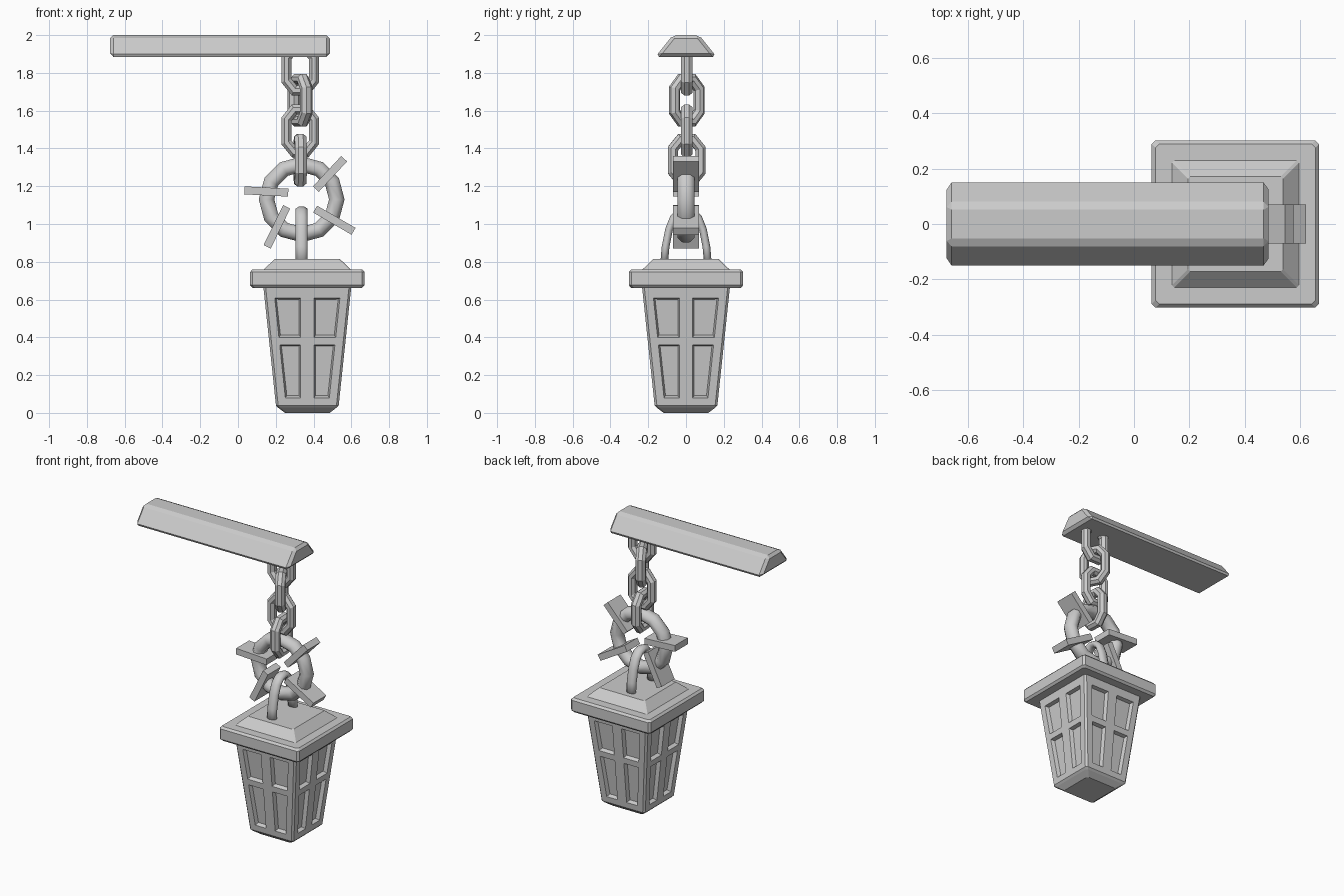
import bpy, bmesh, math
from mathutils import Vector, Matrix

if "Cube" in bpy.data.objects:
    bpy.data.objects.remove(bpy.data.objects["Cube"])

LX = 0.367   # lantern axis
CX = 0.333   # chain axis


def finish(name, bm, smooth=False):
    bmesh.ops.recalc_face_normals(bm, faces=bm.faces[:])
    me = bpy.data.meshes.new(name)
    bm.to_mesh(me)
    bm.free()
    ob = bpy.data.objects.new(name, me)
    bpy.context.collection.objects.link(ob)
    if smooth:
        for p in me.polygons:
            p.use_smooth = True
    return ob


def bridge(bm, a, b):
    n = len(a)
    for i in range(n):
        bm.faces.new((a[i], a[(i + 1) % n], b[(i + 1) % n], b[i]))


def square_loft(name, rings, c=0.012):
    """Stack of corner-cut squares given as (half width, z)."""
    bm = bmesh.new()
    loops = []
    for h, z in rings:
        k = h - c
        pts = [(k, -h), (h, -k), (h, k), (k, h), (-k, h), (-h, k), (-h, -k), (-k, -h)]
        loops.append([bm.verts.new((LX + x, y, z)) for x, y in pts])
    for a, b in zip(loops, loops[1:]):
        bridge(bm, a, b)
    bm.faces.new(loops[0])
    bm.faces.new(loops[-1])
    return finish(name, bm)


def sweep(name, path, closed, origin, angle, r_in, r_out, sides=8, smooth=False):
    """Sweep an oval section along a (u, z) path in a vertical plane turned by angle."""
    bm = bmesh.new()
    u = Vector((math.cos(angle), math.sin(angle), 0))
    side = Vector((-math.sin(angle), math.cos(angle), 0))
    pts = [Vector(p) for p in path]
    n = len(pts)
    loops = []
    for i, p in enumerate(pts):
        d0 = (p - pts[i - 1]).normalized() if closed or i > 0 else None
        d1 = (pts[(i + 1) % n] - p).normalized() if closed or i < n - 1 else None
        d0, d1 = d0 or d1, d1 or d0
        t = (d0 + d1).normalized()
        nrm = Vector((-t.y, t.x)) / t.dot(d0)
        loop = []
        for k in range(sides):
            a = math.tau * (k + 0.5) / sides
            q = p + nrm * r_in * math.cos(a)
            loop.append(bm.verts.new(Vector(origin) + u * q.x + Vector((0, 0, q.y))
                                     + side * r_out * math.sin(a)))
        loops.append(loop)
    for a, b in zip(loops, loops[1:]):
        bridge(bm, a, b)
    if closed:
        bridge(bm, loops[-1], loops[0])
    else:
        bm.faces.new(loops[0])
        bm.faces.new(loops[-1])
    return finish(name, bm, smooth)


# Wooden beam: trapezoid profile extruded along x
bm = bmesh.new()
prof = [(-0.162, 1.885), (0.162, 1.885), (0.07, 2.0), (-0.07, 2.0)]
ends = [[bm.verts.new((x, y, z)) for y, z in prof] for x in (-0.678, 0.487)]
bridge(bm, *ends)
for e in ends:
    bm.faces.new(e)
beam = finish("beam", bm)
bev = beam.modifiers.new("bevel", 'BEVEL')
bev.width = 0.018
bev.segments = 1

# Chain: alternating octagonal links
w, h, c, d = 0.073, 0.113, 0.042, 0.052
link = [(w, -h + d), (w, h - d), (w - c, h), (c - w, h),
        (-w, h - d), (-w, -h + d), (c - w, -h), (w - c, -h)]
for i, (z, deg) in enumerate([(1.82, 0), (1.655, -63), (1.493, 0), (1.338, -87)]):
    sweep(f"chain_link_{i + 1}", link, True, (CX - 0.004, 0.004, z),
          math.radians(deg), 0.029, 0.034)

# Round ring
ring = [(0.186 * math.cos(math.tau * i / 12), 0.186 * math.sin(math.tau * i / 12))
        for i in range(12)]
sweep("ring", ring, True, (0.337, 0, 1.13), 0, 0.043, 0.05, smooth=True)

# Flat plates crossing the ring: x, z, length, tilt
for i, (x, z, l, deg) in enumerate([(0.15, 1.172, 0.232, -3), (0.487, 1.265, 0.22, 47),
                                    (0.51, 1.02, 0.235, -30), (0.206, 0.985, 0.235, 64)]):
    bm = bmesh.new()
    bmesh.ops.create_cube(bm, size=1, matrix=Matrix.Translation((x, 0, z))
                          @ Matrix.Rotation(-math.radians(deg), 4, 'Y')
                          @ Matrix.Diagonal((l, 0.14, 0.042, 1)))
    finish(f"ring_plate_{i + 1}", bm)

# Lantern handle: arch in the yz plane
half = [(0.116, 0.79), (0.108, 0.88), (0.09, 0.97), (0.066, 1.03), (0.035, 1.062)]
arch = half + [(0, 1.072)] + [(-y, z) for y, z in reversed(half)]
sweep("handle", arch, False, (0.337, 0, 0), math.pi / 2, 0.022, 0.034, smooth=True)

# Lantern lid, roof and foot
square_loft("lid", [(0.29, 0.662), (0.303, 0.676), (0.303, 0.746), (0.29, 0.76)], 0.014)
square_loft("roof", [(0.235, 0.755), (0.172, 0.815)], 0.008)
square_loft("foot", [(0.118, 0), (0.155, 0.028), (0.167, 0.04)])

# Lantern body: tapered box with four recessed panes on each side
bm = bmesh.new()
rows = [0.04, 0.08, 0.36, 0.40, 0.607, 0.68]
sides, panes = [], []
for k in range(4):
    rot = Matrix.Rotation(k * math.pi / 2, 3, 'Z')
    grid = []
    for z in rows:
        hw = 0.162 + 0.106 * z
        us = [0.012 - hw, 0.054 - hw, -0.035, 0.035, hw - 0.054, hw - 0.012]
        grid.append([bm.verts.new(rot @ Vector((u, -hw, z)) + Vector((LX, 0, 0))) for u in us])
    for r in range(5):
        for q in range(5):
            f = bm.faces.new((grid[r][q], grid[r][q + 1], grid[r + 1][q + 1], grid[r + 1][q]))
            if r in (1, 3) and q in (1, 3):
                panes.append(f)
    sides.append(grid)
for k in range(4):
    a, b = sides[k], sides[(k + 1) % 4]
    for r in range(5):
        bm.faces.new((a[r][5], b[r][0], b[r + 1][0], a[r + 1][5]))
bm.normal_update()
bmesh.ops.inset_individual(bm, faces=panes, thickness=0.012, depth=-0.025)
me = bpy.data.meshes.new("lantern_body")
bm.to_mesh(me)
bm.free()
bpy.context.collection.objects.link(bpy.data.objects.new("lantern_body", me))
